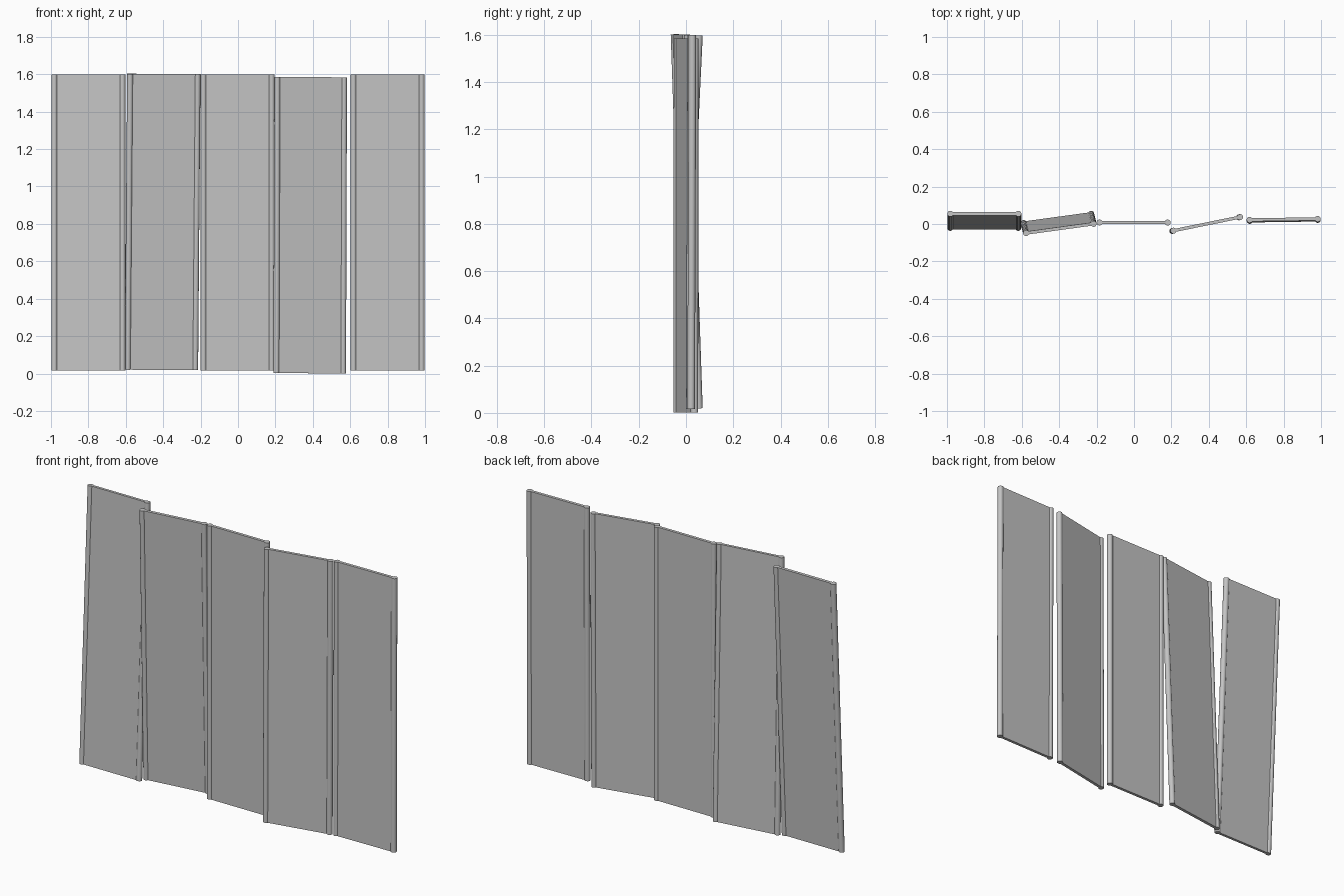
import bpy, bmesh
from math import radians, cos, sin, asin, pi

cube = bpy.data.objects.get("Cube")
if cube:
    bpy.data.objects.remove(cube, do_unlink=True)

WIDTH, LENGTH = 0.396, 1.583      # board size
BEAD, HALF = 0.016, 0.0085        # edge bead radius, half plate thickness

grey = bpy.data.materials.new("light grey")
grey.use_nodes = True
grey.diffuse_color = (0.55, 0.55, 0.55, 1)
grey.node_tree.nodes["Principled BSDF"].inputs["Base Color"].default_value = (0.55, 0.55, 0.55, 1)


def board_profile(steps=14):
    """Thin plate with a round bead along each long edge."""
    start = asin(HALF / BEAD)     # where the bead meets the plate
    points = []
    for side, base in ((1, -pi), (-1, 0)):
        cx = side * (WIDTH / 2 - BEAD)
        for i in range(steps + 1):
            a = base + start + (2 * pi - 2 * start) * i / steps
            points.append((cx + BEAD * cos(a), BEAD * sin(a)))
    return points


def add_board(name, location, tilt, roll, yaw):
    bm = bmesh.new()
    face = bm.faces.new([bm.verts.new((x, y, -LENGTH / 2)) for x, y in board_profile()])
    top = bmesh.ops.extrude_face_region(bm, geom=[face])["geom"]
    bmesh.ops.translate(bm, vec=(0, 0, LENGTH),
                        verts=[v for v in top if isinstance(v, bmesh.types.BMVert)])
    bmesh.ops.recalc_face_normals(bm, faces=bm.faces)
    mesh = bpy.data.meshes.new(name)
    bm.to_mesh(mesh)
    bm.free()
    mesh.materials.append(grey)
    board = bpy.data.objects.new(name, mesh)
    bpy.context.collection.objects.link(board)
    board.location = location
    board.rotation_euler = (radians(tilt), radians(roll), radians(yaw))
    bpy.ops.object.select_all(action="DESELECT")
    board.select_set(True)
    bpy.context.view_layer.objects.active = board
    bpy.ops.object.shade_smooth_by_angle(angle=radians(35))


# Row of loosely set boards, from the model's right to its left
add_board("far_right_board", (-0.80, 0.017, 0.807), -2.75, 0, 0)
add_board("right_board", (-0.403, 0.003, 0.811), 2.0, 0.2, 7.8)
add_board("middle_board", (-0.002, 0.008, 0.807), 0, 0, 0)
add_board("left_board", (0.386, 0.0, 0.793), 0, 0.2, 11.5)
add_board("far_left_board", (0.80, 0.022, 0.807), -0.2, 0, 0.8)
